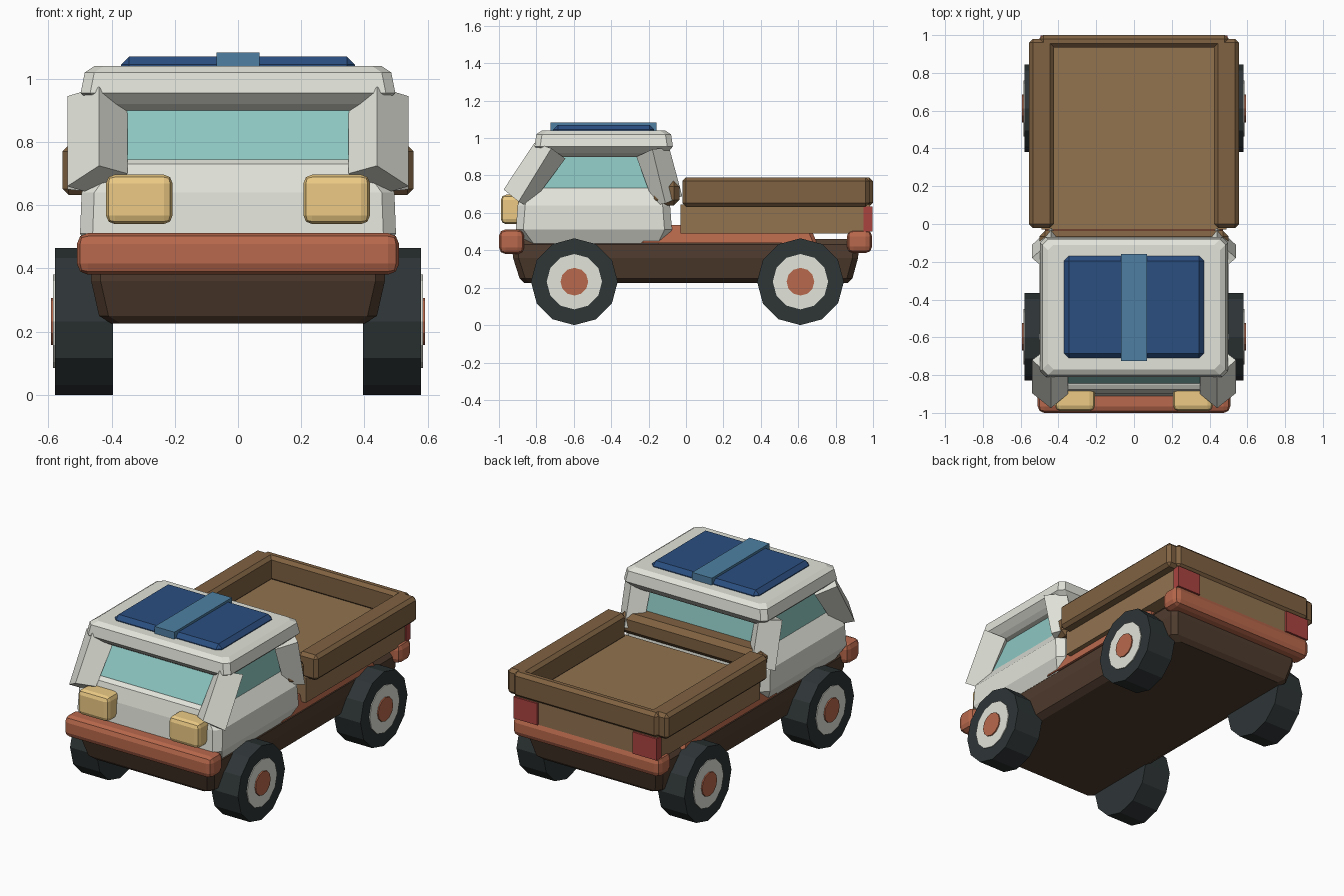
import bpy, bmesh, math
from mathutils import Vector, Matrix

if "Cube" in bpy.data.objects:
    bpy.data.objects.remove(bpy.data.objects["Cube"])


def srgb(r, g, b):
    lin = lambda c: (c / 255 / 12.92) if c < 11 else ((c / 255 + 0.055) / 1.055) ** 2.4
    return (lin(r), lin(g), lin(b), 1)


COLORS = {
    "white": srgb(226, 228, 218), "wood": srgb(128, 98, 66), "bed_wood": srgb(146, 115, 80),
    "dark_brown": srgb(80, 60, 46), "rust": srgb(184, 104, 76), "rubber": srgb(46, 53, 54),
    "glass": srgb(140, 197, 192), "navy": srgb(42, 78, 128), "blue": srgb(78, 128, 164),
    "red": srgb(170, 68, 64), "amber": srgb(236, 202, 132),
}
MATS = {}
for key, col in COLORS.items():
    MATS[key] = bpy.data.materials.new(key)
    MATS[key].diffuse_color = col


def finish(name, bm, color):
    bmesh.ops.recalc_face_normals(bm, faces=bm.faces)
    me = bpy.data.meshes.new(name)
    bm.to_mesh(me)
    bm.free()
    me.materials.append(MATS[color])
    ob = bpy.data.objects.new(name, me)
    bpy.context.collection.objects.link(ob)
    return ob


def box(name, color, lo, hi, bevel=0.0, segments=1):
    """Bevelled box between two corners."""
    bm = bmesh.new()
    lo, hi = Vector(lo), Vector(hi)
    size = hi - lo
    bmesh.ops.create_cube(bm, size=1, matrix=Matrix.Translation((lo + hi) / 2) @ Matrix.Diagonal((*size, 1)))
    if bevel:
        bmesh.ops.bevel(bm, geom=bm.edges[:], offset=bevel, segments=segments,
                        profile=0.5, affect='EDGES', clamp_overlap=True)
    return finish(name, bm, color)


def skin(name, color, rings):
    """Closed skin through rings of points."""
    bm = bmesh.new()
    loops = [[bm.verts.new(p) for p in ring] for ring in rings]
    n = len(loops[0])
    for a, b in zip(loops, loops[1:]):
        for i in range(n):
            j = (i + 1) % n
            bm.faces.new((a[i], a[j], b[j], b[i]))
    bm.faces.new(loops[0])
    bm.faces.new(loops[-1])
    return finish(name, bm, color)


def loft(name, color, levels, c):
    """Stack of chamfered rectangles: (z, half width, y front, y back)."""
    rings = []
    for z, x, y0, y1 in levels:
        rings.append([(x, y0 + c, z), (x, y1 - c, z), (x - c, y1, z), (c - x, y1, z),
                      (-x, y1 - c, z), (-x, y0 + c, z), (c - x, y0, z), (x - c, y0, z)])
    return skin(name, color, rings)


def disc(name, color, side, y, z, r, x0, x1):
    """Twelve-sided wheel layer along x."""
    ring = [(r * math.sin(k * math.pi / 6), r * math.cos(k * math.pi / 6)) for k in range(12)]
    return skin(name, color, [[(side * x, y + a, z + b) for a, b in ring] for x in (x0, x1)])


# chassis and bumpers
loft("chassis", "dark_brown", [(0.225, 0.40, -0.865, 0.865), (0.25, 0.44, -0.89, 0.89),
                               (0.36, 0.465, -0.925, 0.92), (0.43, 0.465, -0.93, 0.925),
                               (0.46, 0.44, -0.90, 0.90)], 0.03)
box("front_bumper", "rust", (-0.51, -1.0, 0.38), (0.51, -0.865, 0.512), 0.035, 2)
box("rear_bumper", "rust", (-0.51, 0.86, 0.385), (0.51, 0.995, 0.51), 0.035, 2)
loft("bed_support", "rust", [(0.44, 0.47, -0.25, 0.70), (0.535, 0.45, -0.23, 0.66)], 0.02)

# cab
loft("cab_body", "white", [(0.415, 0.45, -0.84, -0.12), (0.51, 0.50, -0.91, -0.075),
                           (0.64, 0.495, -0.90, -0.085), (0.73, 0.43, -0.875, -0.125),
                           (0.745, 0.41, -0.85, -0.14)], 0.04)
loft("cab_glass", "glass", [(0.72, 0.43, -0.86, -0.13), (0.93, 0.39, -0.72, -0.17)], 0.03)
loft("cab_roof", "white", [(0.90, 0.43, -0.745, -0.125), (0.92, 0.46, -0.775, -0.10),
                           (0.955, 0.498, -0.81, -0.07), (1.02, 0.485, -0.80, -0.08),
                           (1.04, 0.455, -0.77, -0.11)], 0.03)

# slanted corner pillars
FRONT = ([(0.44, -0.975, 0.725), (0.54, -0.895, 0.66), (0.44, -0.84, 0.63), (0.35, -0.90, 0.70)],
         [(0.44, -0.81, 0.975), (0.54, -0.72, 0.945), (0.44, -0.645, 0.89), (0.35, -0.73, 0.91)])
BACK = ([(0.44, -0.02, 0.69), (0.54, -0.11, 0.65), (0.44, -0.17, 0.64), (0.36, -0.09, 0.68)],
        [(0.44, -0.09, 0.95), (0.54, -0.18, 0.94), (0.44, -0.265, 0.90), (0.36, -0.17, 0.92)])
for label, rings in (("front", FRONT), ("rear", BACK)):
    for s, side in ((1, "right"), (-1, "left")):
        skin(f"{label}_pillar_{side}", "white", [[(s * x, y, z) for x, y, z in r] for r in rings])

# roof load and its strap
box("roof_pad", "navy", (-0.37, -0.71, 1.0), (0.37, -0.17, 1.07), 0.025)
box("roof_strap", "blue", (-0.068, -0.725, 1.03), (0.068, -0.158, 1.084))

# cargo bed
box("bed_box", "bed_wood", (-0.49, -0.03, 0.49), (0.49, 0.985, 0.645))
box("rear_rail", "wood", (-0.50, 0.935, 0.635), (0.50, 1.0, 0.79), 0.02)
box("front_rail", "wood", (-0.50, -0.17, 0.64), (0.50, -0.035, 0.77), 0.03)

# parts mirrored left and right
for s, side in ((1, "right"), (-1, "left")):
    def pair(name, color, x0, x1, y0, y1, z0, z1, bevel=0.0, seg=1):
        a, b = sorted((s * x0, s * x1))
        box(f"{name}_{side}", color, (a, y0, z0), (b, y1, z1), bevel, seg)
    pair("side_rail", "wood", 0.424, 0.556, -0.02, 0.98, 0.632, 0.79, 0.02)
    pair("headlight", "amber", 0.207, 0.418, -0.99, -0.85, 0.54, 0.697, 0.028, 2)
    pair("tail_light", "red", 0.33, 0.495, 0.95, 0.997, 0.50, 0.635)
    for end, y in (("front", -0.597), ("rear", 0.612)):
        disc(f"{end}_tyre_{side}", "rubber", s, y, 0.232, 0.232, 0.396, 0.58)
        disc(f"{end}_wheel_{side}", "white", s, y, 0.232, 0.148, 0.50, 0.585)
        disc(f"{end}_hub_{side}", "rust", s, y, 0.232, 0.074, 0.50, 0.592)

for m in bpy.data.materials:
    if m.users and not m.is_grease_pencil:
        m.use_nodes = True
        m.node_tree.nodes["Principled BSDF"].inputs["Base Color"].default_value = m.diffuse_color
